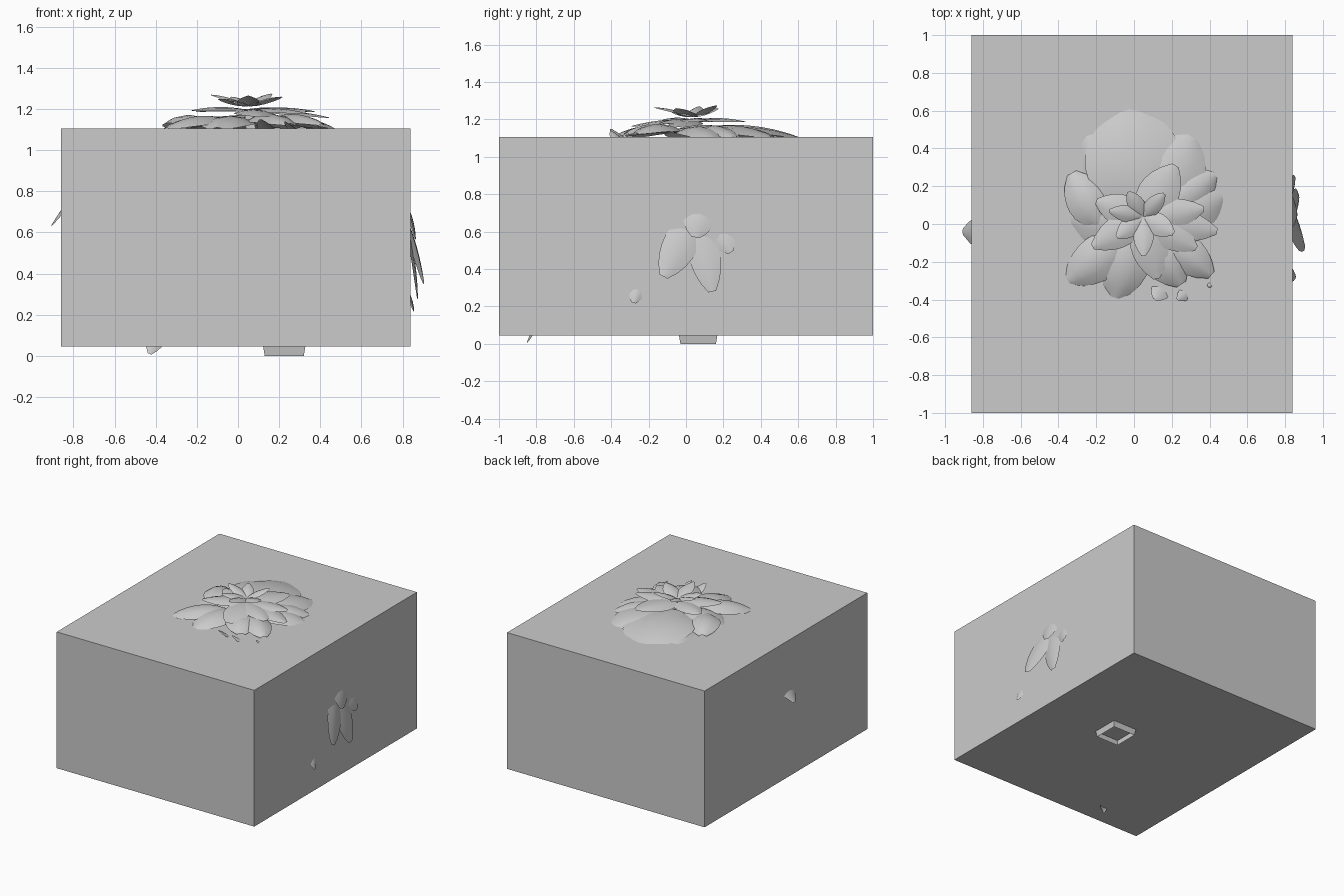
import bpy, bmesh, math, random
from mathutils import Vector

random.seed(4)


def finish(bm, name):
    me = bpy.data.meshes.new(name)
    bm.to_mesh(me)
    bm.free()
    ob = bpy.data.objects.new(name, me)
    bpy.context.collection.objects.link(ob)
    return ob


def leaf(bm, base, tip, width, up=(0, 0, 1), arch=0.02, cup=0.03, blunt=0.6):
    """Curved leaf blade from base to tip; cup drops the edges, arch lifts the middle."""
    base, tip = Vector(base), Vector(tip)
    axis = tip - base
    side = axis.cross(Vector(up)).normalized()
    nrm = side.cross(axis).normalized()
    n, cols = 7, 4
    rows = []
    for i in range(n + 1):
        u = i / n
        w = width / 2 * max(0.06, math.sin(math.pi * min(1, u ** 0.85))) ** blunt
        row = []
        for j in range(cols + 1):
            v = 2 * j / cols - 1
            p = base + axis * u + side * w * v
            p += nrm * (arch * 4 * u * (1 - u) - cup * v * v * (w * 2 / width))
            row.append(bm.verts.new(p))
        rows.append(row)
    for a, b in zip(rows, rows[1:]):
        for j in range(cols):
            f = bm.faces.new((a[j], a[j + 1], b[j + 1], b[j]))
            f.smooth = True


def leaf_group(name, specs, **kw):
    bm = bmesh.new()
    for base, tip, width in specs:
        leaf(bm, base, tip, width, **kw)
    return finish(bm, name)


# Planter box enclosing the plant
bpy.ops.mesh.primitive_cube_add(size=1, location=(-0.01, 0, 0.575))
box = bpy.context.object
box.name = "box"
box.scale = (1.70, 2.0, 1.06)

# Square hollow trunk, its open foot showing under the box
bm = bmesh.new()
prev = None
for x, y, z, r in [(0.225, 0.065, 0, 0.095), (0.225, 0.065, 0.06, 0.105),
                   (0.18, 0.06, 0.4, 0.05), (0.1, 0.05, 0.8, 0.035), (0.05, 0.04, 1.2, 0.02)]:
    ring = [bm.verts.new((x + sx * r, y + sy * r, z))
            for sx, sy in ((-1, -1), (1, -1), (1, 1), (-1, 1))]
    if prev:
        for k in range(4):
            bm.faces.new((prev[k], prev[(k + 1) % 4], ring[(k + 1) % 4], ring[k]))
    prev = ring
finish(bm, "trunk")

# Crown rosette
C = (0.05, 0.04, 1.215)
leaf_group("crown_rosette", [
    (C, (-0.03, 0.17, 1.26), 0.09), (C, (0.16, 0.16, 1.275), 0.09),
    (C, (0.05, -0.17, 1.265), 0.11), (C, (-0.13, 0.07, 1.27), 0.09),
    (C, (0.21, -0.05, 1.26), 0.12), (C, (-0.09, -0.07, 1.25), 0.11),
], arch=0.01, cup=0.015)

# Second ring of leaves
M = (0.05, 0.03, 1.195)
leaf_group("upper_leaves", [
    (M, (-0.22, -0.12, 1.195), 0.17), (M, (0.12, -0.29, 1.165), 0.2),
    (M, (0.33, -0.13, 1.18), 0.17), (M, (0.44, -0.04, 1.16), 0.18),
    (M, (0.37, 0.08, 1.19), 0.16), (M, (0.22, 0.31, 1.19), 0.22),
    (M, (-0.2, 0.12, 1.19), 0.17),
], arch=0.015, cup=0.02)

# Broad outer leaves resting on the box top
leaf_group("outer_leaves", [
    ((0.02, 0.1, 1.16), (-0.03, 0.62, 1.10), 0.52),
    ((0.1, 0.1, 1.15), (0.31, 0.46, 1.11), 0.36),
    ((0.05, 0.08, 1.15), (-0.28, 0.50, 1.09), 0.28),
    ((-0.18, 0.0, 1.15), (-0.33, 0.27, 1.12), 0.22),
    ((0.0, 0.02, 1.15), (-0.37, 0.05, 1.09), 0.3),
    ((-0.05, -0.08, 1.15), (-0.35, -0.3, 1.11), 0.24),
    ((0.0, -0.05, 1.15), (-0.1, -0.39, 1.11), 0.26),
    ((0.08, -0.05, 1.15), (0.25, -0.32, 1.13), 0.24),
    ((0.15, -0.05, 1.15), (0.41, -0.27, 1.13), 0.2),
    ((0.15, 0.02, 1.15), (0.48, 0.15, 1.10), 0.26),
    ((0.15, 0.08, 1.15), (0.43, 0.26, 1.11), 0.22),
], arch=0.035, cup=0.04, blunt=0.5)

# Small tips poking through the top in front
leaf_group("front_tips", [
    ((0.17, -0.31, 1.08), (0.11, -0.40, 1.15), 0.1),
    ((0.31, -0.34, 1.08), (0.23, -0.40, 1.14), 0.07),
    ((0.45, -0.30, 1.08), (0.39, -0.33, 1.12), 0.04),
], arch=0.0, cup=0.01)

# Leaves breaking through the right and left sides
leaf_group("right_leaves", [
    ((0.81, 0.05, 0.68), (0.905, -0.12, 0.36), 0.19),
    ((0.82, 0.06, 0.66), (0.875, 0.14, 0.28), 0.17),
    ((0.81, 0.09, 0.76), (0.865, 0.05, 0.57), 0.17),
    ((0.80, 0.12, 0.68), (0.855, 0.24, 0.49), 0.14),
    ((0.80, -0.24, 0.36), (0.857, -0.28, 0.22), 0.09),
], up=(1, 0, 0), arch=0.012, cup=0.015, blunt=0.5)
leaf_group("left_leaf", [((-0.72, -0.06, 0.93), (-0.908, -0.04, 0.635), 0.2)],
           up=(-1, 0, 0), arch=0.0, cup=0.02)

# Leaf tip under the floor
leaf_group("bottom_tip", [((-0.36, -0.78, 0.18), (-0.43, -0.85, 0.01), 0.1)],
           up=(0, -1, 0), arch=0.0, cup=0.01)

# Hidden drooping foliage inside the box
bm = bmesh.new()
for i in range(48):
    a = i * 2.4
    t = i / 47
    r = 0.15 + 0.42 * t + random.uniform(-0.05, 0.05)
    z = 0.98 - 0.45 * t
    d = Vector((math.cos(a), math.sin(a), 0))
    c = Vector((0.05, 0.04, z))
    leaf(bm, c + d * (r - 0.1), c + d * (r + 0.17) + Vector((0, 0, -0.17)), 0.22)
finish(bm, "inner_leaves")
